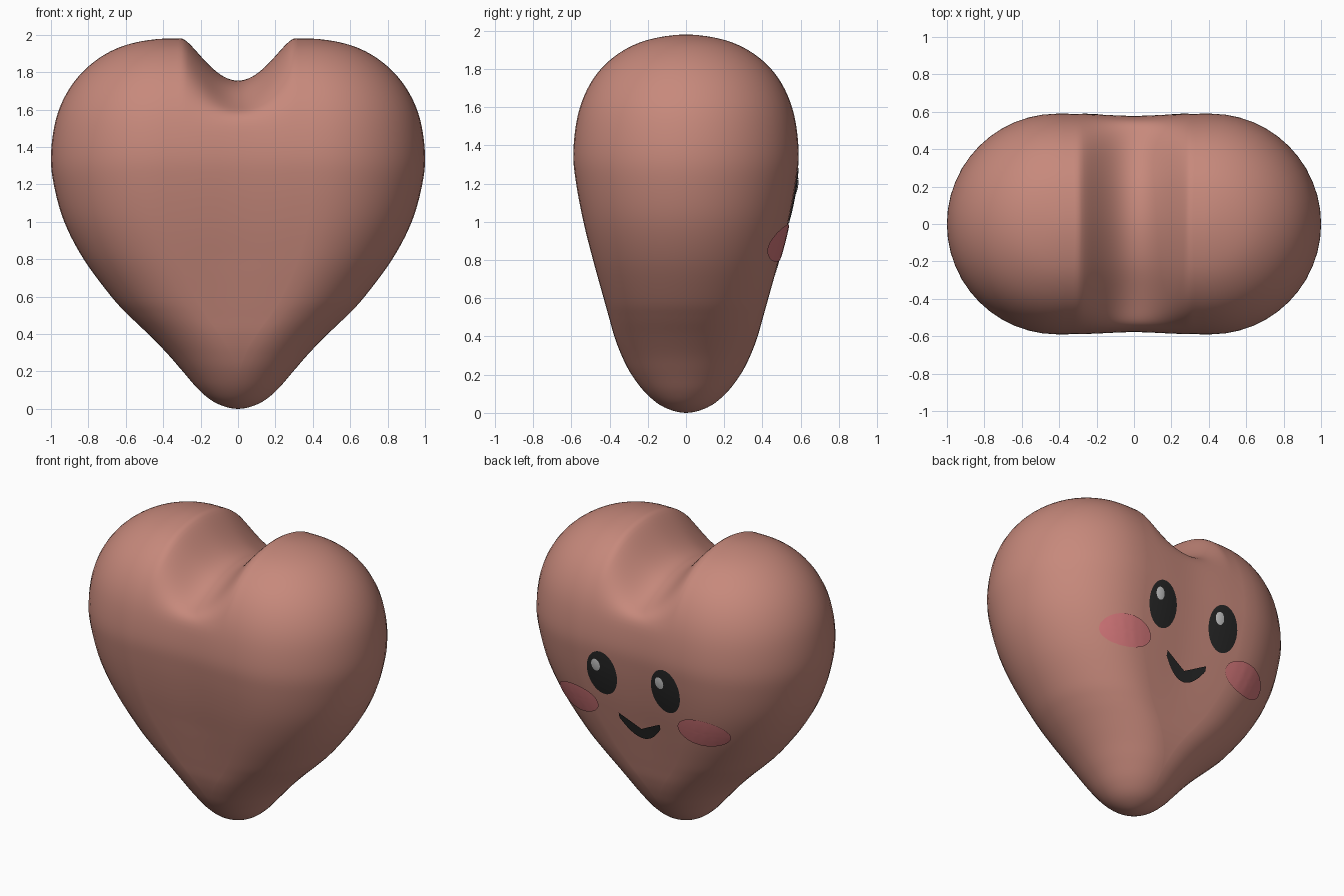
import bpy, bmesh, math
from mathutils import Vector
from mathutils.bvhtree import BVHTree

if "Cube" in bpy.data.objects:
    bpy.data.objects.remove(bpy.data.objects["Cube"])


def material(name, rgb):
    m = bpy.data.materials.new(name)
    m.diffuse_color = (*rgb, 1)
    m.use_nodes = True
    m.node_tree.nodes["Principled BSDF"].inputs["Base Color"].default_value = m.diffuse_color
    return m


skin = material("skin", (0.57, 0.25, 0.20))
black = material("black", (0.02, 0.02, 0.02))
white = material("glint", (0.6, 0.6, 0.6))
pink = material("blush", (0.64, 0.18, 0.19))


def finish(name, bm, mat):
    bmesh.ops.recalc_face_normals(bm, faces=bm.faces)
    me = bpy.data.meshes.new(name)
    bm.to_mesh(me)
    me.polygons.foreach_set("use_smooth", [True] * len(me.polygons))
    me.materials.append(mat)
    ob = bpy.data.objects.new(name, me)
    bpy.context.collection.objects.link(ob)
    return ob


# Body profile: height, half length of straight part, end radius
profile = [Vector(p) for p in (
    (0, 0, 0), (.03, 0, .115), (.1, 0, .207), (.2, .01, .285), (.3, .045, .337),
    (.4, .105, .375), (.5, .18, .404), (.6, .245, .432), (.8, .338, .487), (1.0, .392, .537),
    (1.2, .41, .575), (1.36, .41, .59), (1.55, .405, .568), (1.7, .395, .514),
    (1.82, .385, .427), (1.91, .38, .305), (1.96, .375, .168), (1.98, .37, 0))]


def smooth_profile(pts, steps):
    first, last = pts[1].copy(), pts[-2].copy()
    first.z, last.z = -first.z, -last.z
    p = [first] + pts + [last]
    out = []
    for i in range(1, len(p) - 2):
        a, b, c, d = p[i - 1:i + 3]
        for k in range(steps):
            t = k / steps
            out.append(.5 * (2 * b + (c - a) * t + (2 * a - 5 * b + 4 * c - d) * t**2
                             + (3 * b - a - 3 * c + d) * t**3))
    return out + [pts[-1]]


def stadium(s, r, arc=24, line=40):
    pts = []
    for side in (1, -1):
        for i in range(arc):
            t = -math.pi / 2 + math.pi * i / arc
            pts.append((side * (s + r * math.cos(t)), side * r * math.sin(t)))
        for i in range(line):
            pts.append((side * s * (1 - 2 * i / line), side * r))
    return pts


def dent(x, y, z):
    # rounded valley between the two lobes, fading out towards the front and back
    f = max(0, 1 - (x / .3) ** 2) ** 1.5
    w = min(1, max(0, (z - 1.48) / .46))
    w = w * w * (3 - 2 * w)
    pinch = .02 * math.exp(-(x / .2) ** 2) * min(1, max(0, (z - .4) / .4))
    return x, y * (1 - pinch), z - .225 * f * w


# Heart body
bm = bmesh.new()
rings = [[bm.verts.new(dent(x, y, p.x)) for x, y in stadium(max(p.y, 0), p.z)]
         for p in smooth_profile(profile, 5)]
n = len(rings[0])
for lo, hi in zip(rings, rings[1:]):
    for i in range(n):
        j = (i + 1) % n
        bm.faces.new((lo[i], lo[j], hi[j], hi[i]))
bmesh.ops.remove_doubles(bm, verts=bm.verts, dist=1e-4)
bmesh.ops.recalc_face_normals(bm, faces=bm.faces)
surface = BVHTree.FromBMesh(bm)
finish("heart_body", bm, skin)


def on_surface(x, z, lift):
    hit, normal, _, _ = surface.ray_cast(Vector((x, 2, z)), Vector((0, -1, 0)))
    return hit + normal * lift


def oval(name, cx, cz, rx, rz, base, dome, mat, seg=40, levels=8):
    # slightly domed patch that follows the body
    bm = bmesh.new()
    centre = bm.verts.new(on_surface(cx, cz, base + dome))
    prev = None
    for k in range(1, levels + 1):
        q = k / levels
        ring = []
        for i in range(seg):
            t = 2 * math.pi * i / seg
            ring.append(bm.verts.new(on_surface(cx + rx * q * math.cos(t), cz + rz * q * math.sin(t),
                                                base + dome * (1 - q * q))))
        for i in range(seg):
            j = (i + 1) % seg
            if prev:
                bm.faces.new((prev[i], prev[j], ring[j], ring[i]))
            else:
                bm.faces.new((centre, ring[i], ring[j]))
        prev = ring
    finish(name, bm, mat)


# Eyes, glints and cheeks on the +y side
for side, label in ((1, "right"), (-1, "left")):
    oval("eye_" + label, side * .24, 1.135, .11, .155, .005, .005, black)
    oval("eye_glint_" + label, side * .24 + .036, 1.19, .032, .042, .012, .003, white)
    oval("cheek_" + label, side * .47, .89, .17, .098, .008, .002, pink)

# Smiling mouth: V-shaped upper edge, round lower edge
bm = bmesh.new()
cols = []
for i in range(33):
    u = -1 + i / 16
    top = .785 + .08 * abs(u)
    low = .715 + .115 * u * u
    cols.append([bm.verts.new(on_surface(.155 * u, low + (top - low) * k / 6, .008)) for k in range(7)])
for a, b in zip(cols, cols[1:]):
    for k in range(6):
        bm.faces.new((a[k], b[k], b[k + 1], a[k + 1]))
finish("mouth", bm, black)
